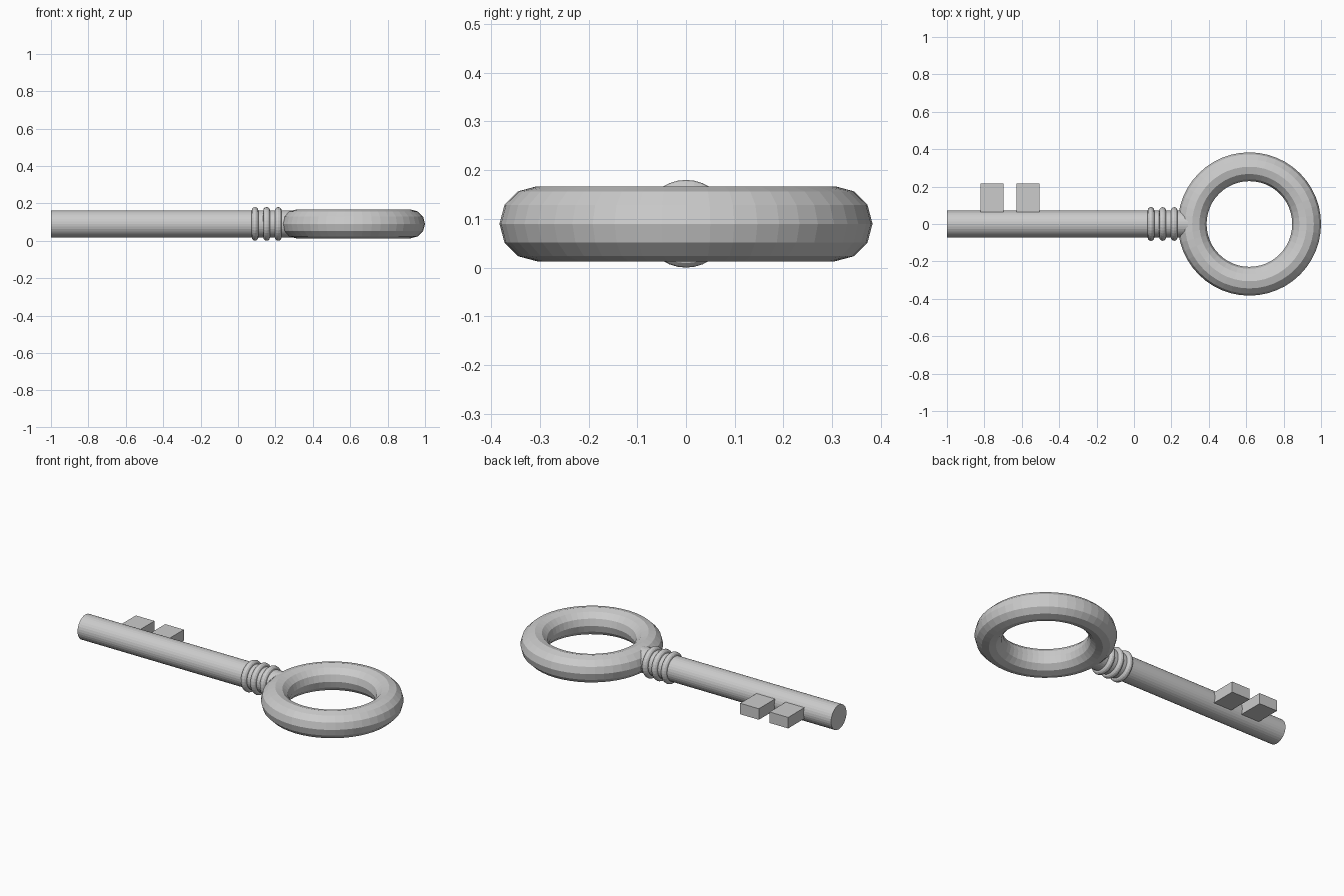
import bpy
import math

if "Cube" in bpy.data.objects:
    bpy.data.objects.remove(bpy.data.objects["Cube"])

AXIS_Z = 0.09                      # height of the key's centre line
ALONG_X = (0, math.pi / 2, 0)


def torus(name, x, major, minor, seg, minor_seg, rot=(0, 0, 0)):
    bpy.ops.mesh.primitive_torus_add(
        location=(x, 0, AXIS_Z), rotation=rot, major_radius=major,
        minor_radius=minor, major_segments=seg, minor_segments=minor_seg)
    bpy.context.object.name = name


def tooth(name, x0, x1):
    y0, y1, height = 0.03, 0.216, 0.065
    bpy.ops.mesh.primitive_cube_add(
        size=1, location=((x0 + x1) / 2, (y0 + y1) / 2, AXIS_Z))
    ob = bpy.context.object
    ob.name = name
    ob.scale = (x1 - x0, y1 - y0, height)


# Ring handle
torus("ring_handle", 0.617, 0.306, 0.077, 48, 12)

# Round shaft, its end buried in the ring
x0, x1 = -1.0, 0.29
bpy.ops.mesh.primitive_cylinder_add(
    vertices=32, radius=0.072, depth=x1 - x0,
    location=((x0 + x1) / 2, 0, AXIS_Z), rotation=ALONG_X)
bpy.context.object.name = "shaft"

# Three collars next to the ring
for i, x in enumerate((0.091, 0.153, 0.215)):
    torus(f"collar_{i + 1}", x, 0.072, 0.018, 32, 12, ALONG_X)

# Two teeth
tooth("outer_tooth", -0.82, -0.698)
tooth("inner_tooth", -0.628, -0.506)
